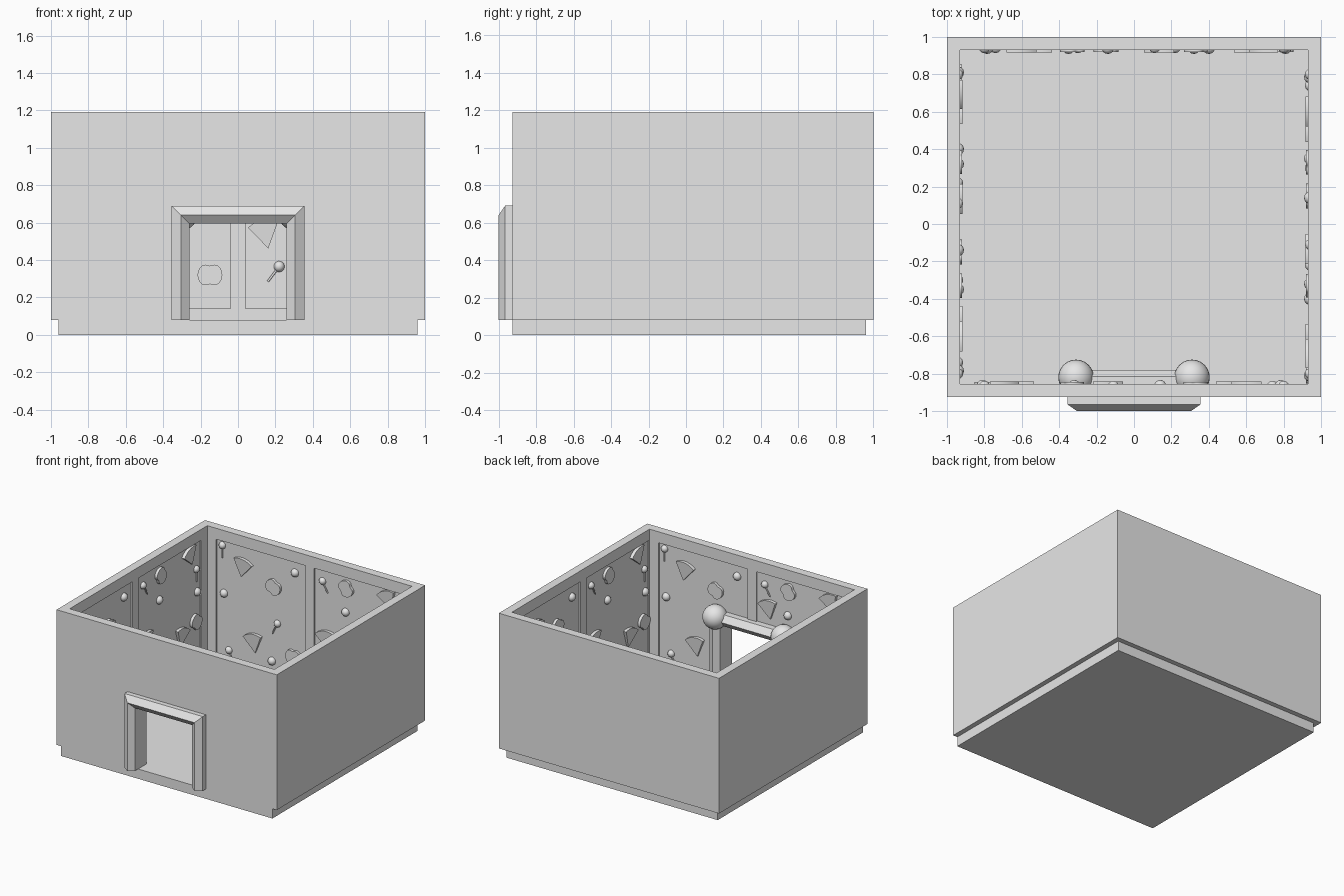
import bpy, bmesh, math
from mathutils import Matrix, Vector

cube = bpy.data.objects.get("Cube")
if cube:
    bpy.data.objects.remove(cube, do_unlink=True)

plaster = bpy.data.materials.new("plain_grey")
plaster.use_nodes = True
GREY = (0.8, 0.8, 0.8, 1)
plaster.diffuse_color = GREY
plaster.node_tree.nodes["Principled BSDF"].inputs["Base Color"].default_value = GREY


def finish(name, bm, smooth=None):
    bmesh.ops.recalc_face_normals(bm, faces=bm.faces)
    mesh = bpy.data.meshes.new(name)
    bm.to_mesh(mesh)
    bm.free()
    mesh.materials.append(plaster)
    obj = place(name, mesh)
    if smooth:
        bpy.ops.object.select_all(action="DESELECT")
        obj.select_set(True)
        bpy.context.view_layer.objects.active = obj
        bpy.ops.object.shade_smooth_by_angle(angle=math.radians(smooth))
    return obj


def place(name, mesh, matrix=None):
    obj = bpy.data.objects.new(name, mesh)
    bpy.context.collection.objects.link(obj)
    if matrix:
        obj.matrix_world = matrix
    return obj


def add_box(bm, lo, hi):
    lo, hi = Vector(lo), Vector(hi)
    m = Matrix.Translation((lo + hi) / 2) @ Matrix.Diagonal((*(hi - lo), 1))
    bmesh.ops.create_cube(bm, size=1, matrix=m)


def box(name, lo, hi):
    bm = bmesh.new()
    add_box(bm, lo, hi)
    return finish(name, bm)


def cut(target, cutter):
    mod = target.modifiers.new("cut", "BOOLEAN")
    mod.operation, mod.solver, mod.object = "DIFFERENCE", "EXACT", cutter
    bpy.context.view_layer.objects.active = target
    bpy.ops.object.modifier_apply(modifier=mod.name)
    bpy.data.objects.remove(cutter, do_unlink=True)


def wall_matrix(turn):
    """Moves a layout made for the back wall onto one of the four walls."""
    shift = 0.075 if turn == 2 else 0
    return Matrix.Translation((0, shift, 0)) @ Matrix.Rotation(turn * math.pi / 2, 4, "Z")


FLOOR, TOP, INNER, RECESS = 0.08, 1.19, 0.93, 0.012

# Base slab and open-topped room
box("base_slab", (-0.96, -0.925, 0), (0.96, 0.96, FLOOR))
walls = box("walls", (-1, -0.925, FLOOR), (1, 1, TOP))
cut(walls, box("room_cutter", (-INNER, -0.855, -1), (INNER, INNER, 2)))
cut(walls, box("door_cutter", (-0.3, -1.2, 0), (0.3, -0.5, 0.64)))

# Two shallow wall panels on each inside wall
for turn in range(4):
    for lo, hi in ((-0.85, -0.04), (0.04, 0.85)):
        panel = bmesh.new()
        add_box(panel, (lo, INNER - 0.03, 0.14), (hi, INNER + RECESS, 1.1))
        bmesh.ops.transform(panel, matrix=wall_matrix(turn), verts=panel.verts)
        cut(walls, finish("panel_cutter", panel))

# Door frame: six-sided section mitred around the opening
section = [(0, -0.965), (0.05, -1), (0.095, -0.965),
           (0.095, -0.815), (0.05, -0.78), (0, -0.815)]
bm = bmesh.new()
rings = []
for side, at_top in ((-1, False), (-1, True), (1, True), (1, False)):
    rings.append([bm.verts.new((side * (0.355 - d), y, 0.69 - d if at_top else FLOOR))
                  for d, y in section])
for a, b in zip(rings, rings[1:]):
    for i in range(6):
        j = (i + 1) % 6
        bm.faces.new((a[i], a[j], b[j], b[i]))
bm.faces.new(rings[0])
bm.faces.new(rings[-1])
finish("door_frame", bm)

# Round knobs on the inside corners of the frame
for name, side in (("right", -1), ("left", 1)):
    bm = bmesh.new()
    bmesh.ops.create_uvsphere(bm, u_segments=24, v_segments=14, radius=0.095,
                              matrix=Matrix.Translation((side * 0.31, -0.82, 0.65)))
    finish(name + "_frame_knob", bm, 40)


# Wall sweets, modelled flat in XZ with the room on the -Y side
def extruded(name, outline, thickness):
    bm = bmesh.new()
    face = bm.faces.new([bm.verts.new((x, 0.01, z)) for x, z in outline])
    ext = bmesh.ops.extrude_face_region(bm, geom=[face])
    verts = [v for v in ext["geom"] if isinstance(v, bmesh.types.BMVert)]
    bmesh.ops.translate(bm, verts=verts, vec=(0, -thickness - 0.01, 0))
    return finish(name, bm, 35)


def make_ball():
    bm = bmesh.new()
    bmesh.ops.create_uvsphere(bm, u_segments=14, v_segments=8, radius=0.033)
    return finish("gumdrop", bm, 60)


def make_lollipop():
    bm = bmesh.new()
    bmesh.ops.create_uvsphere(bm, u_segments=12, v_segments=8, radius=0.029)
    bmesh.ops.create_cone(bm, cap_ends=True, segments=8, radius1=0.006, radius2=0.006,
                          depth=0.08, matrix=Matrix.Translation((0, -0.006, -0.06)))
    return finish("lollipop", bm, 60)


def make_cookie():
    outline = []
    for i in range(32):
        a = i * math.tau / 32
        r = 0.066 - 0.017 * abs(math.sin(a)) ** 12
        outline.append((r * math.cos(a), r * math.sin(a)))
    return extruded("cookie", outline, 0.022)


def make_slice():
    arc = [math.radians(90 + a) for a in range(-32, 33, 8)]
    outline = [(0, -0.08)] + [(0.155 * math.cos(a), 0.155 * math.sin(a) - 0.08) for a in arc]
    obj = extruded("slice", outline, 0.026)
    for v in obj.data.vertices:  # thin towards the tip
        if v.co.y < 0 and v.co.z < -0.05:
            v.co.y *= 0.5
    return obj


shapes = {}
for key, maker in (("gumdrop", make_ball), ("lollipop", make_lollipop),
                   ("cookie", make_cookie), ("slice", make_slice)):
    sample = maker()
    shapes[key] = sample.data
    bpy.data.objects.remove(sample, do_unlink=True)

# Position along the wall, height and tilt in degrees
layout = {
    "gumdrop": [(-0.14, 1.01, 0), (-0.785, 0.67, 0), (-0.35, 0.23, 0),
                (0.32, 0.81, 0), (0.81, 0.69, 0), (0.4, 0.22, 0)],
    "lollipop": [(-0.8, 1.06, 0), (-0.3, 0.55, 25), (-0.74, 0.215, -25),
                 (0.11, 1.01, -30), (0.22, 0.365, 37), (0.8, 0.88, 0)],
    "cookie": [(-0.33, 0.845, 30), (-0.15, 0.32, 0), (0.33, 1.01, 60), (0.787, 0.455, 40)],
    "slice": [(-0.61, 0.93, 10), (-0.51, 0.34, -10), (0.71, 1.02, -20),
              (0.145, 0.54, -12), (0.6, 0.4, 15)],
}
for turn, wall in enumerate(("back", "right_side", "front", "left_side")):
    for kind, spots in layout.items():
        spots = list(spots)
        if wall == "front":
            # keep the doorway clear and fill the space above it
            spots = [s for s in spots if abs(s[0]) > 0.43 or s[1] > 0.78]
            if kind == "slice":
                spots.append((0.15, 0.82, -12))
        for s, z, tilt in spots:
            local = (Matrix.Translation((s, INNER + RECESS, z))
                     @ Matrix.Rotation(math.radians(tilt), 4, "Y"))
            place(wall + "_" + kind, shapes[kind], wall_matrix(turn) @ local)
